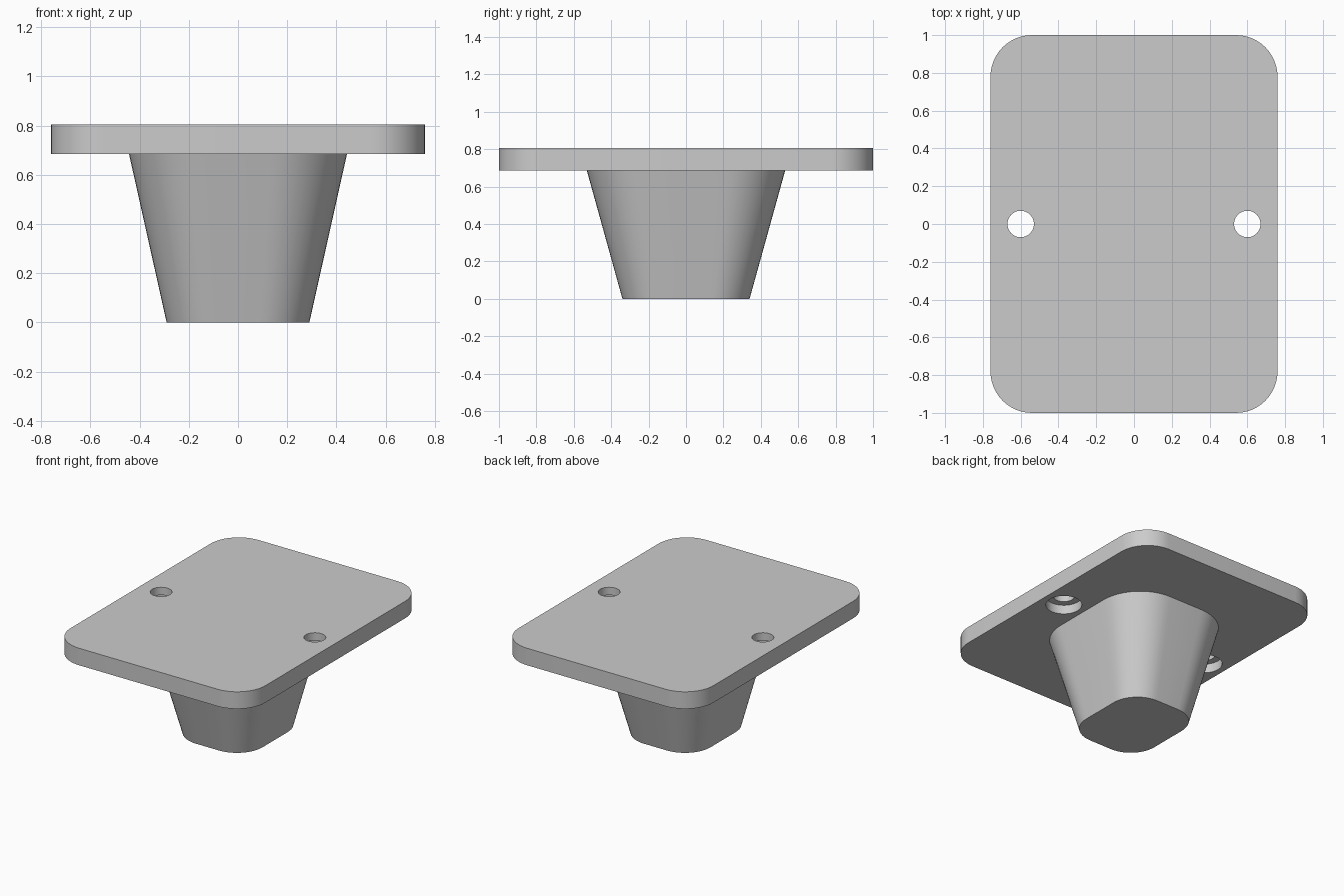
import bpy
import bmesh
from math import cos, sin, pi, radians

cube = bpy.data.objects.get("Cube")
if cube:
    bpy.data.objects.remove(cube, do_unlink=True)

UNDERSIDE, TOP = 0.685, 0.805
HOLE_X, HOLE_R, BORE_R, BORE_DEPTH = 0.6, 0.07, 0.118, 0.065

grey = bpy.data.materials.new("plain grey")
grey.use_nodes = True
colour = (0.6, 0.6, 0.6, 1)
grey.diffuse_color = colour
grey.node_tree.nodes["Principled BSDF"].inputs["Base Color"].default_value = colour


def rounded_outline(half_x, half_y, radius, steps=12):
    """Counter-clockwise rounded rectangle."""
    points = []
    corners = ((1, 1), (-1, 1), (-1, -1), (1, -1))
    for quarter, (sx, sy) in enumerate(corners):
        for i in range(steps + 1):
            a = (quarter + i / steps) * pi / 2
            points.append((sx * (half_x - radius) + radius * cos(a),
                           sy * (half_y - radius) + radius * sin(a)))
    return points


def loft(name, lower, upper, z0, z1):
    """Closed solid between two outlines with the same point count."""
    bm = bmesh.new()
    a = [bm.verts.new((x, y, z0)) for x, y in lower]
    b = [bm.verts.new((x, y, z1)) for x, y in upper]
    bm.faces.new(a[::-1])
    bm.faces.new(b)
    n = len(a)
    for i in range(n):
        j = (i + 1) % n
        bm.faces.new((a[i], a[j], b[j], b[i]))
    mesh = bpy.data.meshes.new(name)
    bm.to_mesh(mesh)
    bm.free()
    mesh.materials.append(grey)
    obj = bpy.data.objects.new(name, mesh)
    bpy.context.collection.objects.link(obj)
    return obj


def select_only(obj):
    bpy.ops.object.select_all(action='DESELECT')
    obj.select_set(True)
    bpy.context.view_layer.objects.active = obj


def drill(target, x, radius, z0, z1):
    """Cut a round vertical hole and discard the cutter."""
    ring = [(x + radius * cos(i * pi / 24), radius * sin(i * pi / 24))
            for i in range(48)]
    cutter = loft("hole_cutter", ring, ring, z0, z1)
    cutter.hide_render = True
    mod = target.modifiers.new("hole", 'BOOLEAN')
    mod.operation = 'DIFFERENCE'
    mod.solver = 'EXACT'
    mod.object = cutter
    select_only(target)
    bpy.ops.object.modifier_apply(modifier=mod.name)
    bpy.data.objects.remove(cutter, do_unlink=True)


# Mounting plate with two holes, counterbored from below
outline = rounded_outline(0.76, 1.0, 0.22)
plate = loft("mounting_plate", outline, outline, UNDERSIDE, TOP)
for side in (-1, 1):
    drill(plate, side * HOLE_X, BORE_R, UNDERSIDE - 0.1, UNDERSIDE + BORE_DEPTH)
    drill(plate, side * HOLE_X, HOLE_R, UNDERSIDE - 0.1, TOP + 0.1)

# Tapered boss under the plate
boss = loft("tapered_boss", rounded_outline(0.29, 0.34, 0.2),
            rounded_outline(0.443, 0.53, 0.31), 0, UNDERSIDE)

# Smooth the rounded walls, keep the edges crisp
for obj in (plate, boss):
    select_only(obj)
    bpy.ops.object.shade_smooth_by_angle(angle=radians(30))
